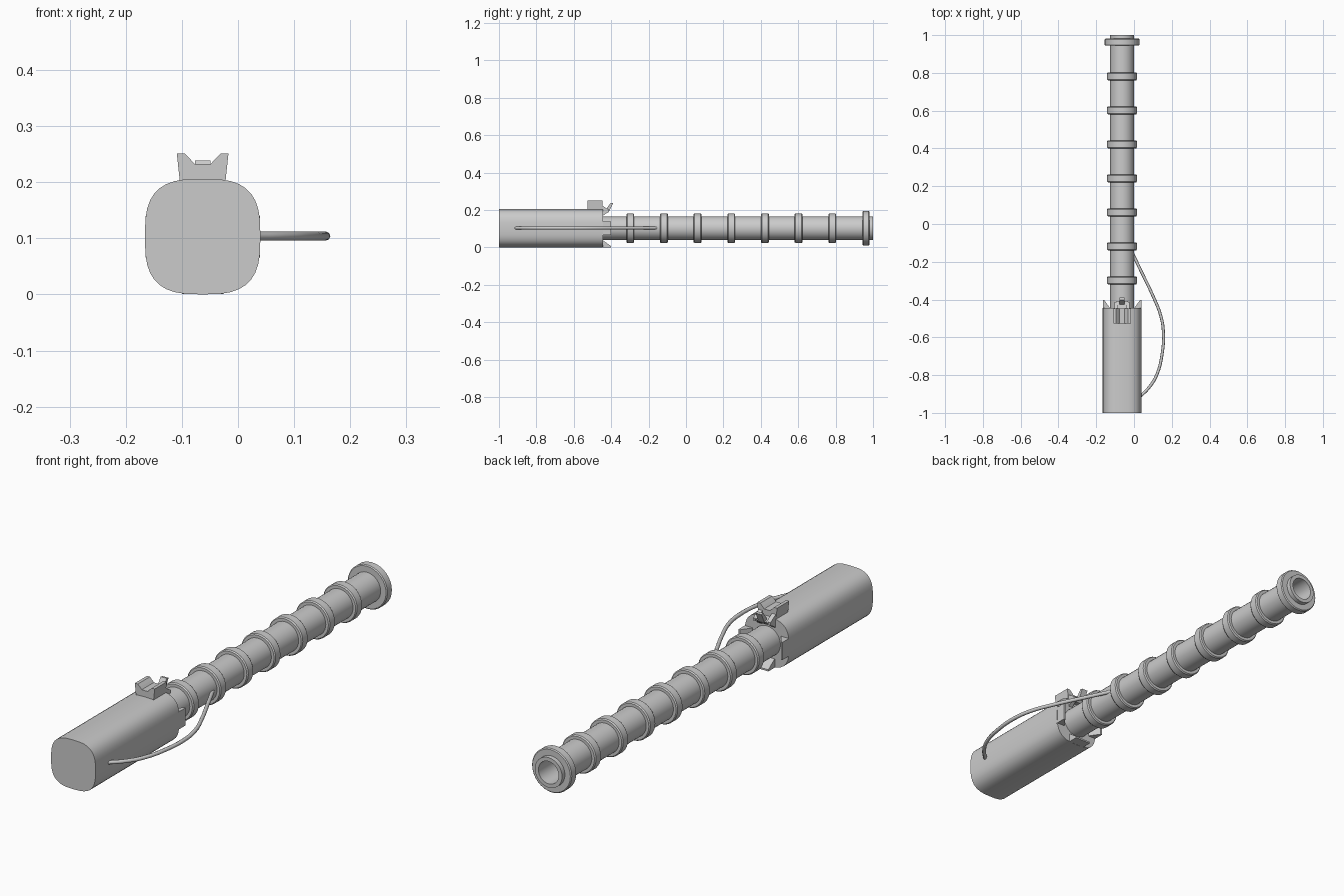
import bpy, bmesh, math
from mathutils import Matrix, Vector

if "Cube" in bpy.data.objects:
    bpy.data.objects.remove(bpy.data.objects["Cube"])

CX, CZ = -0.063, 0.103   # long axis of the device


def finish(name, bm, smooth=True):
    bmesh.ops.recalc_face_normals(bm, faces=bm.faces)
    me = bpy.data.meshes.new(name)
    bm.to_mesh(me)
    bm.free()
    ob = bpy.data.objects.new(name, me)
    bpy.context.collection.objects.link(ob)
    if smooth:
        bpy.ops.object.select_all(action='DESELECT')
        ob.select_set(True)
        bpy.context.view_layer.objects.active = ob
        bpy.ops.object.shade_smooth_by_angle(angle=math.radians(32))
    return ob


def loft(name, stations, sides, power=2):
    """Superellipse rings of (y, radius) along the axis, capped at both ends."""
    bm = bmesh.new()
    rings = []
    for y, r in stations:
        ring = []
        for i in range(sides):
            a = 2 * math.pi * i / sides
            c, s = math.cos(a), math.sin(a)
            x = math.copysign(abs(c) ** (2 / power), c) * r
            z = math.copysign(abs(s) ** (2 / power), s) * r
            ring.append(bm.verts.new((CX + x, y, CZ + z)))
        rings.append(ring)
    for a, b in zip(rings, rings[1:]):
        for i in range(sides):
            j = (i + 1) % sides
            bm.faces.new((a[i], a[j], b[j], b[i]))
    bm.faces.new(rings[0])
    bm.faces.new(rings[-1])
    return finish(name, bm)


def extrude(name, points, offset, rot=0):
    """Extrude a flat outline, optionally turned about the long axis."""
    bm = bmesh.new()
    face = bm.faces.new([bm.verts.new(p) for p in points])
    new = bmesh.ops.extrude_face_region(bm, geom=[face])['geom']
    bmesh.ops.translate(bm, vec=Vector(offset),
                        verts=[v for v in new if isinstance(v, bmesh.types.BMVert)])
    bmesh.ops.rotate(bm, verts=bm.verts, cent=(CX, 0, CZ),
                     matrix=Matrix.Rotation(rot, 3, 'Y'))
    return finish(name, bm, False)


# rounded square handle
loft("handle", [(-1, 0.103), (-0.445, 0.103)], 36, 3)

# ribbed tube with end flange and bore, as one turned profile
R, RIB = 0.063, 0.079
profile = [(-0.46, R)]
for k in range(7):
    y = -0.298 + 0.18 * k
    profile += [(y - 0.021, R), (y - 0.021, RIB - 0.004), (y - 0.016, RIB),
                (y + 0.016, RIB), (y + 0.021, RIB - 0.004), (y + 0.021, R)]
profile += [(0.944, R), (0.944, 0.088), (0.948, 0.092), (0.977, 0.092),
            (0.981, 0.088), (0.981, R), (1.0, R), (1.0, 0.047), (0.7, 0.047)]
loft("ribbed_tube", profile, 32)

# wedge prongs on the left, right and bottom of the handle mouth
for name, ang in (("right_prong", 0), ("bottom_prong", math.pi / 2), ("left_prong", math.pi)):
    h = 0.037
    pts = [(CX + 0.064, -0.45, CZ - h), (CX + 0.102, -0.45, CZ - h),
           (CX + 0.102, -0.402, CZ - h), (CX + 0.095, -0.402, CZ - h),
           (CX + 0.068, -0.44, CZ - h)]
    extrude(name, pts, (0, 0, 2 * h), ang)

# V-topped sight block
half = [(0.040, 0.195), (0.046, 0.251), (0.032, 0.251), (0.022, 0.241), (0.014, 0.232)]
outline = half + [(-x, z) for x, z in reversed(half)]
extrude("sight_block", [(CX + x, -0.527, z) for x, z in outline], (0, 0.08, 0))

# latch: side cheeks, sloped web and raised thumb tip
for name, x in (("latch_cheek_left", CX - 0.04), ("latch_cheek_right", CX + 0.022)):
    extrude(name, [(x, -0.45, 0.165), (x, -0.43, 0.18), (x, -0.412, 0.19),
                   (x, -0.412, 0.202), (x, -0.45, 0.225)], (0.018, 0, 0))
extrude("latch_web", [(CX - 0.03, -0.45, 0.19), (CX - 0.03, -0.42, 0.185),
                      (CX - 0.03, -0.408, 0.20), (CX - 0.03, -0.45, 0.208)], (0.06, 0, 0))
extrude("latch_tip", [(CX - 0.014, -0.43, 0.195), (CX - 0.014, -0.41, 0.195),
                      (CX - 0.014, -0.39, 0.237), (CX - 0.014, -0.402, 0.239),
                      (CX - 0.014, -0.42, 0.215)], (0.028, 0, 0))

# side cable
path = [(0.025, -0.92), (0.08, -0.865), (0.12, -0.80), (0.15, -0.68),
        (0.156, -0.58), (0.143, -0.49), (0.10, -0.38), (0.045, -0.265), (-0.008, -0.155)]
curve = bpy.data.curves.new("cable", 'CURVE')
curve.dimensions = '3D'
curve.bevel_depth = 0.008
curve.bevel_resolution = 2
curve.resolution_u = 4
curve.use_fill_caps = True
sp = curve.splines.new('BEZIER')
sp.bezier_points.add(len(path) - 1)
for p, (x, y) in zip(sp.bezier_points, path):
    p.co = (x, y, CZ + 0.001)
    p.handle_left_type = p.handle_right_type = 'AUTO'
bpy.context.collection.objects.link(bpy.data.objects.new("cable", curve))
